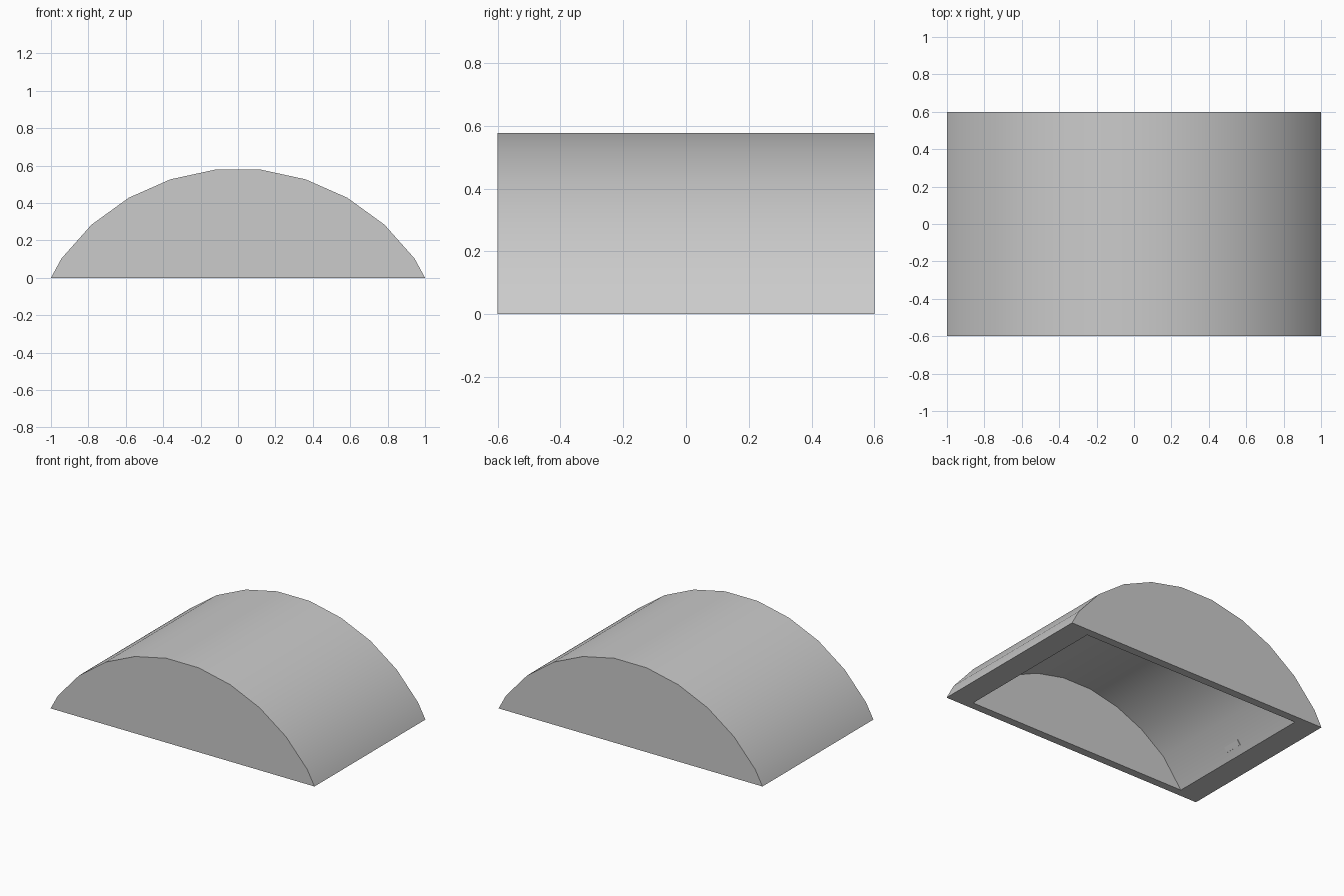
import bpy
import math
from mathutils import Vector

if "Cube" in bpy.data.objects:
    bpy.data.objects.remove(bpy.data.objects["Cube"])

grey = bpy.data.materials.new("light_grey")
grey.use_nodes = True
grey.diffuse_color = (0.6, 0.6, 0.6, 1)
grey.node_tree.nodes["Principled BSDF"].inputs["Base Color"].default_value = (0.6, 0.6, 0.6, 1)

HALF_DEPTH = 0.6
CAVITY_DEPTH = 0.545
AXIS_Z = -0.5625      # height of the arch's centre of curvature
INNER_SCALE = 0.885   # cavity radius relative to the outside


def arch(half):
    """Mirror a half profile, running from the crown to the foot, into a full arch."""
    return [(-x, z) for x, z in reversed(half)] + half


def add_object(name, verts, faces):
    mesh = bpy.data.meshes.new(name)
    mesh.from_pydata(verts, [], faces)
    mesh.materials.append(grey)
    obj = bpy.data.objects.new(name, mesh)
    bpy.context.collection.objects.link(obj)
    return obj


# Outer profile and the concentric cavity profile
outer_half = [(0.123, 0.578), (0.362, 0.526), (0.584, 0.428),
              (0.783, 0.284), (0.944, 0.103), (1.0, 0.0)]
inner_half = [(x * INNER_SCALE, AXIS_Z + (z - AXIS_Z) * INNER_SCALE)
              for x, z in outer_half[:4]] + [(0.833, 0.0)]

# Hollow vaulted shell: outside, cavity and the flat rim joining them
verts, faces, feet = [], [], []
for profile, depth, inward in ((arch(outer_half), HALF_DEPTH, False),
                               (arch(inner_half), CAVITY_DEPTH, True)):
    start, n = len(verts), len(profile)
    for y in (-depth, depth):
        verts += [(x, y, z) for x, z in profile]
    front = list(range(start, start + n))
    back = [i + n for i in front]
    shell = [front[::-1], back]
    shell += [[front[i], front[i + 1], back[i + 1], back[i]] for i in range(n - 1)]
    faces += [f[::-1] for f in shell] if inward else shell
    feet.append([front[0], front[-1], back[-1], back[0]])
for i in range(4):
    j = (i + 1) % 4
    faces.append([feet[0][j], feet[0][i], feet[1][i], feet[1][j]])
vault = add_object("vaulted_shell", verts, faces)

bpy.ops.object.select_all(action='DESELECT')
vault.select_set(True)
bpy.context.view_layer.objects.active = vault
# Make the normals consistent, then smooth the curved skins only
bpy.ops.object.mode_set(mode='EDIT')
bpy.ops.mesh.select_all(action='SELECT')
bpy.ops.mesh.normals_make_consistent(inside=False)
bpy.ops.object.mode_set(mode='OBJECT')
bpy.ops.object.shade_smooth_by_angle(angle=math.radians(35))

# Small plate lying on the lowest panel of the cavity wall
foot = Vector((-inner_half[4][0], 0, inner_half[4][1]))
top = Vector((-inner_half[3][0], 0, inner_half[3][1]))
along = (top - foot).normalized()
normal = Vector((along.z, 0, -along.x))
centre = foot.lerp(top, 0.3)
corners = [centre + along * a + Vector((0, b, 0)) + normal * c
           for c in (-0.002, 0.005)
           for a, b in ((-0.018, -0.062), (-0.018, 0.062), (0.018, 0.062), (0.018, -0.062))]
sides = [[i, (i + 1) % 4, (i + 1) % 4 + 4, i + 4] for i in range(4)]
plate = add_object("inner_plate", corners, [[3, 2, 1, 0], [4, 5, 6, 7]] + sides)
bpy.ops.object.select_all(action='DESELECT')
plate.select_set(True)
bpy.context.view_layer.objects.active = plate
bpy.ops.object.mode_set(mode='EDIT')
bpy.ops.mesh.select_all(action='SELECT')
bpy.ops.mesh.normals_make_consistent(inside=False)
bpy.ops.object.mode_set(mode='OBJECT')
